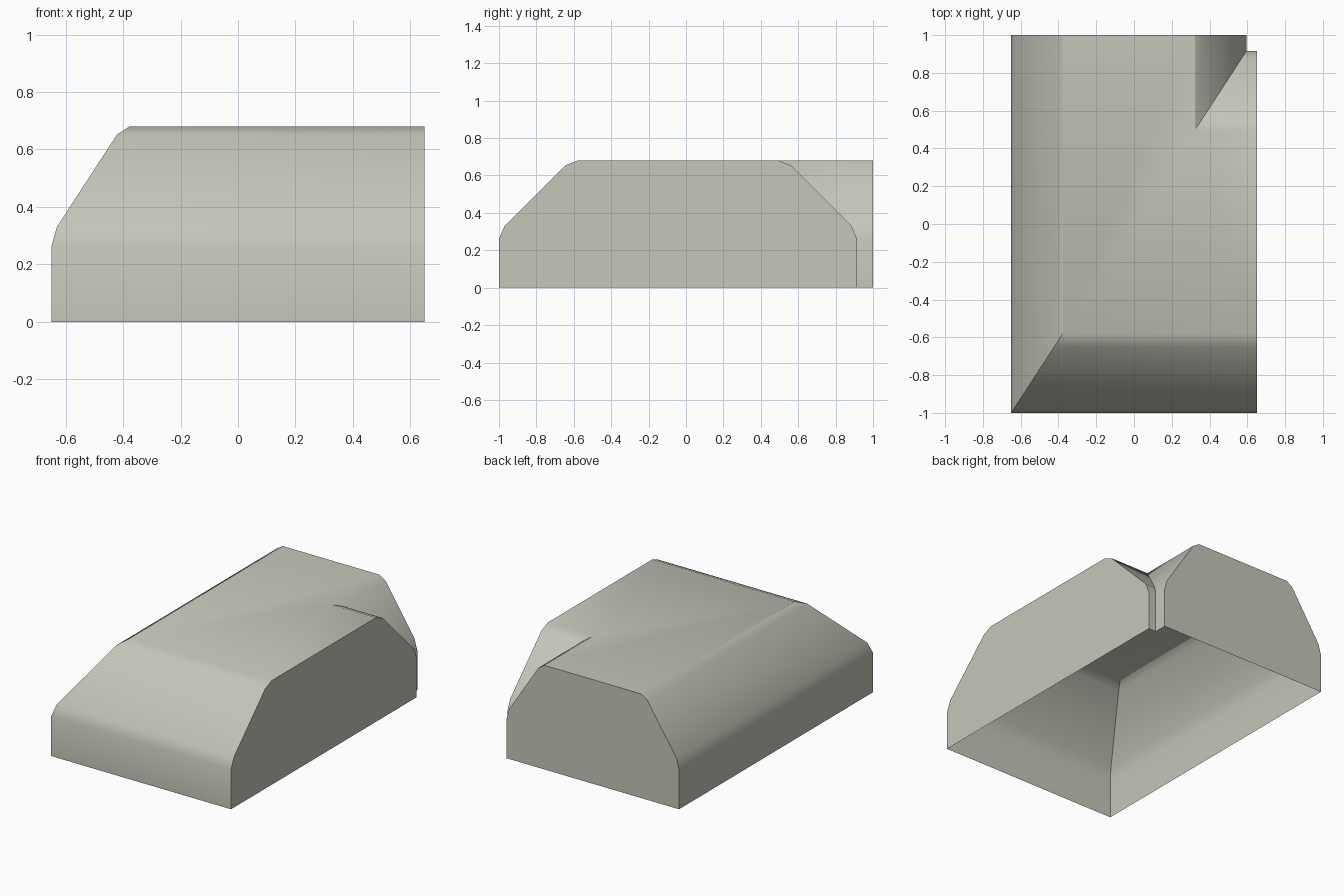
import bpy, bmesh, math

if "Cube" in bpy.data.objects:
    bpy.data.objects.remove(bpy.data.objects["Cube"])

# Single stone-grey colour
mat = bpy.data.materials.new("stone_grey")
mat.diffuse_color = (0.56, 0.565, 0.49, 1)
mat.use_nodes = True
mat.node_tree.nodes["Principled BSDF"].inputs["Base Color"].default_value = mat.diffuse_color

# Bevelled ridge profile: distance across and height, mirrored about its middle
WIDTH = 1.915
half = [(0, 0), (0, 0.26), (0.03, 0.33), (0.352, 0.652), (0.42, 0.68)]
profile = half + [(WIDTH - s, z) for s, z in reversed(half)]

# Profile swept round a mitred corner: right end, mitre, back end
HX, HY = 0.65, 1.0
sections = [
    lambda s, z: (HX, -HY + s, z),
    lambda s, z: (-HX + HX * s, -HY + s, z),
    lambda s, z: (-HX + HX * s, HY, z),
]

bm = bmesh.new()
rings = [[bm.verts.new(f(s, z)) for s, z in profile] for f in sections]
for a, b in zip(rings, rings[1:]):
    for i in range(len(profile) - 1):
        bm.faces.new((a[i], a[i + 1], b[i + 1], b[i]))

# Flat end walls; the underside stays open
bm.faces.new(reversed(rings[0]))
bm.faces.new(rings[-1])

mesh = bpy.data.meshes.new("corner_block")
bm.to_mesh(mesh)
bm.free()
mesh.materials.append(mat)
block = bpy.data.objects.new("corner_block", mesh)
bpy.context.collection.objects.link(block)

# Soft bevels, sharp mitre and end walls
bpy.context.view_layer.objects.active = block
block.select_set(True)
bpy.ops.object.shade_smooth_by_angle(angle=math.radians(30))
